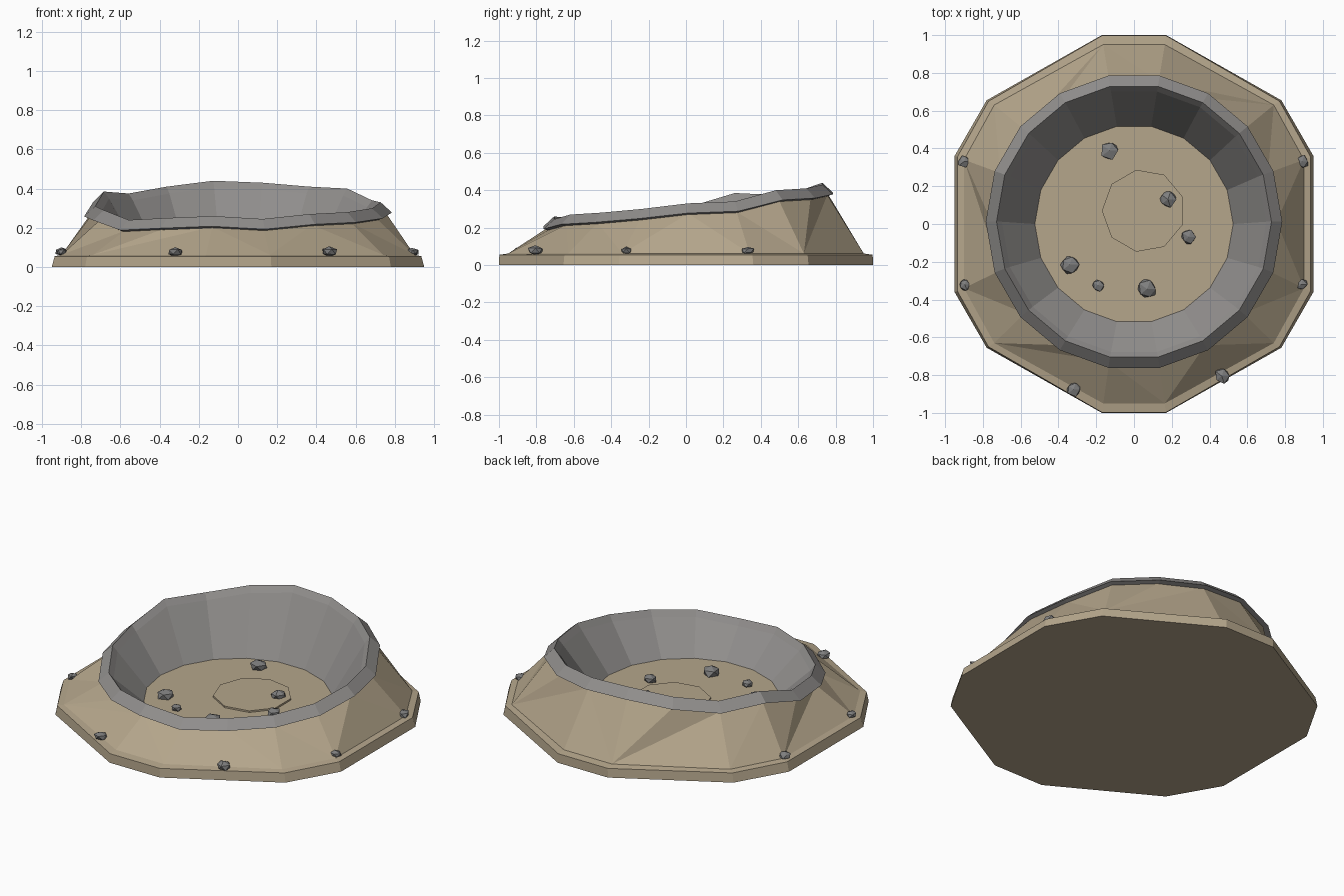
import bpy, bmesh, math, random
from mathutils import Vector

if "Cube" in bpy.data.objects:
    bpy.data.objects.remove(bpy.data.objects["Cube"])

random.seed(4)


def material(name, rgb):
    m = bpy.data.materials.new(name)
    m.diffuse_color = (*rgb, 1)
    m.use_nodes = True
    m.node_tree.nodes["Principled BSDF"].inputs["Base Color"].default_value = m.diffuse_color
    return m


DIRT = material("tan dirt", (0.46, 0.38, 0.26))
STONE = material("grey stone", (0.28, 0.27, 0.262))
ROCK = material("dark grey rock", (0.21, 0.21, 0.21))


def finish(name, bm, mat):
    bmesh.ops.recalc_face_normals(bm, faces=bm.faces)
    me = bpy.data.meshes.new(name)
    bm.to_mesh(me)
    bm.free()
    me.materials.append(mat)
    ob = bpy.data.objects.new(name, me)
    bpy.context.collection.objects.link(ob)
    return ob


def angle(p):
    return math.atan2(p[1], p[0]) % math.tau


def bridge(bm, a, b):
    """Join two rings, which may differ in count, walking round by angle."""
    na, nb = len(a), len(b)
    ta = [angle(v.co) for v in a] + [math.tau + angle(a[0].co)]
    tb = [angle(v.co) for v in b] + [math.tau + angle(b[0].co)]
    i = j = 0
    while i < na or j < nb:
        if na == nb:
            bm.faces.new((a[i], a[(i + 1) % na], b[(i + 1) % nb], b[i]))
            i += 1
            j += 1
        elif j == nb or (i < na and ta[i + 1] < tb[j + 1]):
            bm.faces.new((a[i % na], a[(i + 1) % na], b[j % nb]))
            i += 1
        else:
            bm.faces.new((b[j % nb], a[i % na], b[(j + 1) % nb]))
            j += 1


def loft(name, rings, mat, cap_start=False, cap_end=False):
    bm = bmesh.new()
    loops = [[bm.verts.new(p) for p in r] for r in rings]
    for a, b in zip(loops, loops[1:]):
        bridge(bm, a, b)
    if cap_start:
        bm.faces.new(loops[0])
    if cap_end:
        bm.faces.new(loops[-1])
    return finish(name, bm, mat)


# Twelve-sided plinth outline: a hexagon with cut corners
def outline(quarter, z):
    q = quarter
    pts = q + [(-x, y) for x, y in reversed(q)]
    pts += [(-x, -y) for x, y in q] + [(x, -y) for x, y in reversed(q)]
    return [(x, y, z) for x, y in sorted(pts, key=angle)]


foot = outline([(0.95, 0.36), (0.78, 0.655), (0.17, 1.0)], 0)
edge = outline([(0.935, 0.355), (0.77, 0.65), (0.168, 0.998)], 0.055)
toe = outline([(0.90, 0.34), (0.74, 0.63), (0.163, 0.95)], 0.062)

# Uneven crest heights, every 20 degrees from +x
CREST = [.33, .34, .40, .41, .43, .44, .41, .375, .385,
         .31, .29, .24, .25, .26, .245, .27, .28, .30]


def ring(r, z, drop=None, dy=0.012):
    out = []
    for k, h in enumerate(CREST):
        a = k * math.tau / 18
        out.append((r * math.cos(a), r * math.sin(a) + dy,
                    z if drop is None else h - drop))
    return out


# Earth mound with plinth
loft("earth_mound", [foot, edge, toe, ring(0.755, 0, 0.055)], DIRT, cap_start=True)

# Stone rim and bowl wall
loft("crater_rim", [ring(0.745, 0, 0.065), ring(0.785, 0, 0.052), ring(0.728, 0, 0),
                    ring(0.70, 0, 0.035), ring(0.525, 0.06, None, 0)], STONE)

# Crater floor and raised centre patch
loft("crater_floor", [ring(0.535, 0.06, None, 0)], DIRT, cap_start=True)
patch = [[(0.05 + 0.22 * math.cos(k * math.tau / 9 + math.pi),
           0.07 + 0.22 * math.sin(k * math.tau / 9 + math.pi), z) for k in range(9)]
         for z in (0.055, 0.07)]
bm = bmesh.new()
lo, hi = [[bm.verts.new(p) for p in r] for r in patch]
for k in range(9):
    bm.faces.new((lo[k], lo[(k + 1) % 9], hi[(k + 1) % 9], hi[k]))
bm.faces.new(hi)
finish("centre_patch", bm, DIRT)


# Scattered rocks: jittered, flattened icospheres
def rock(name, x, y, r, z):
    bm = bmesh.new()
    bmesh.ops.create_icosphere(bm, subdivisions=1, radius=r)
    for v in bm.verts:
        v.co *= random.uniform(0.85, 1.2)
        v.co.z *= 0.65
        v.co += Vector((x, y, z))
    finish(name, bm, ROCK)


for n, (x, y, r) in enumerate([(-.13, .39, .05), (.18, .13, .045), (.29, -.07, .04),
                               (-.34, -.215, .05), (-.19, -.325, .033), (.07, -.345, .053)]):
    rock(f"floor_rock_{n + 1}", x, y, r, 0.075)
for n, (x, y, r) in enumerate([(-.90, .33, .032), (.89, .33, .035), (-.895, -.32, .032),
                               (.885, -.32, .032), (-.32, -.875, .04), (.465, -.805, .04)]):
    rock(f"slope_rock_{n + 1}", x, y, r, 0.077)
